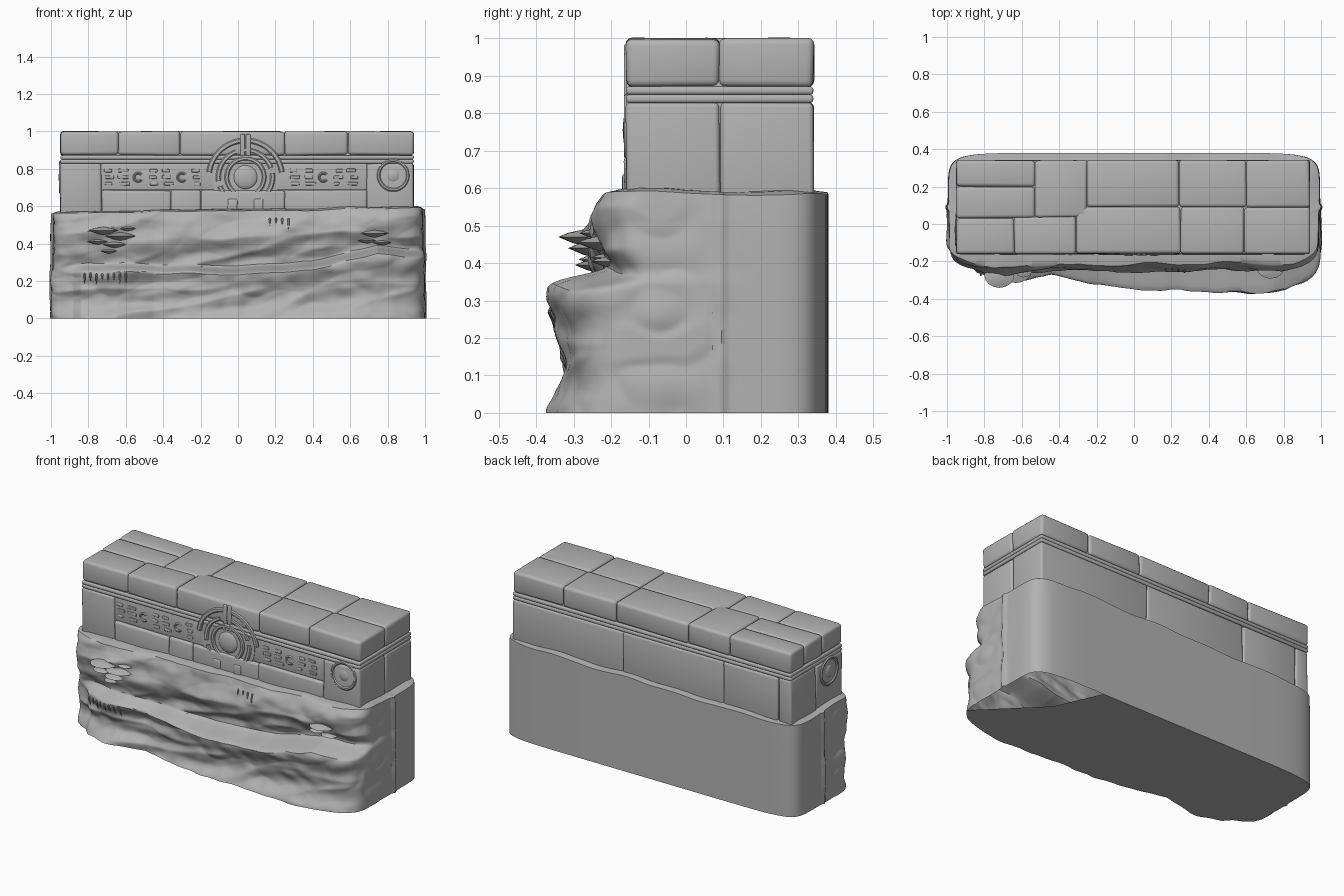
import bpy, bmesh, math, random
from mathutils import Vector, noise

random.seed(4)
if "Cube" in bpy.data.objects:
    bpy.data.objects.remove(bpy.data.objects["Cube"])

stone = bpy.data.materials.new("grey stone")
stone.use_nodes = True
GREY = (0.45, 0.45, 0.45, 1)
stone.diffuse_color = GREY
stone.node_tree.nodes["Principled BSDF"].inputs["Base Color"].default_value = GREY
parts = []


def finish(bm, name):
    bmesh.ops.recalc_face_normals(bm, faces=bm.faces)
    mesh = bpy.data.meshes.new(name)
    bm.to_mesh(mesh)
    bm.free()
    mesh.materials.append(stone)
    ob = bpy.data.objects.new(name, mesh)
    bpy.context.collection.objects.link(ob)
    parts.append(ob)


def block(name, x0, x1, y0, y1, z0, z1, bevel=0.014, wear=0.003):
    """Worn, round-edged stone block."""
    bm = bmesh.new()
    bmesh.ops.create_cube(bm, size=1)
    lo, hi = (x0, y0, z0), (x1, y1, z1)
    for v in bm.verts:
        v.co = [(a if c < 0 else b) + random.uniform(-wear, wear)
                for a, b, c in zip(lo, hi, v.co)]
    bmesh.ops.bevel(bm, geom=bm.edges[:], offset=bevel, segments=3,
                    profile=0.5, affect='EDGES')
    finish(bm, name)


def course(name, seams, y0, y1, z0, z1, **kw):
    for a, b in zip(seams, seams[1:]):
        block(name, a, b, y0, y1, z0, z1, **kw)


def relief(name, place, profile, a0=0, a1=360, steps=40):
    """Turn a (radius, height) profile through an arc on a wall face."""
    bm = bmesh.new()
    full = a1 - a0 == 360
    rows = []
    for i in range(steps if full else steps + 1):
        a = math.radians(a0 + (a1 - a0) * i / steps)
        rows.append([bm.verts.new(place(r * math.cos(a), r * math.sin(a), h))
                     for r, h in profile])
    pairs = list(zip(rows, rows[1:])) + ([(rows[-1], rows[0])] if full else [])
    for p, q in pairs:
        for j in range(len(profile) - 1):
            bm.faces.new((p[j], p[j + 1], q[j + 1], q[j]))
    if not full:
        bm.faces.new(rows[0])
        bm.faces.new(rows[-1])
    bmesh.ops.remove_doubles(bm, verts=bm.verts, dist=0.0002)
    finish(bm, name)


def band(r0, r1, h):
    c = 0.006
    return [(r0, -0.02), (r0, h - c), (r0 + c, h), (r1 - c, h), (r1, h - c), (r1, -0.02)]


def dome(r, h):
    return [(r * math.cos(i * math.pi / 12), h * math.sin(i * math.pi / 12)) for i in range(7)]


def on_front(x, z):
    return lambda u, v, h: (x + u, -0.149 - h, z + v)


def on_left_end(y, z):
    return lambda u, v, h: (-0.942 - h, y + u, z + v)


# --- rock base -------------------------------------------------------------
def interp(table, x):
    for (xa, a), (xb, b) in zip(table, table[1:]):
        if x <= xb:
            t = max(0, (x - xa) / (xb - xa))
            return a + (b - a) * t
    return table[-1][1]


def smooth(t):
    t = min(1, max(0, t))
    return t * t * (3 - 2 * t)


LOWER = [(-.95, .23), (-.88, .25), (-.84, .29), (-.65, .31), (-.45, .28), (-.2, .33),
         (0, .36), (.2, .35), (.7, .37), (.9, .36), (1, .35)]
UPPER = [(-1, .26), (-.7, .28), (-.4, .25), (0, .25), (.25, .25), (.5, .24), (.8, .27), (1, .26)]
LEDGE = [(-1, .24), (-.8, .27), (0, .25), (.4, .28), (.75, .36), (1, .34)]


def ledge_height(x):
    return interp(LEDGE, x) + 0.01 * noise.noise((x * 6, 3, 0))


def front_depth(x, z):
    ledge = ledge_height(x)
    s = smooth((z - ledge + 0.02) / 0.05)
    low = interp(LOWER, x) - 0.03 * smooth((0.16 - abs(z - ledge * 0.45)) / 0.12)
    up = interp(UPPER, x) * (0.8 + 0.2 * smooth((z - ledge) / 0.17))
    # slanting strata and rounded boulders with creases between them
    slant = z - 0.13 * x
    ridge = noise.noise((x * 2, slant * 10, 1.7))
    strata = 0.45 - 2 * math.sqrt(ridge * ridge + 0.004)
    warp = 0.3 * noise.noise((x * 6, z * 8, 4))
    boulder = 0.45 - noise.voronoi(Vector((x * 3.5 + warp, slant * 9 + warp, 6)))[0][0]
    chips = noise.noise((x * 12, z * 16, 9))
    return min(0.378, low * (1 - s) + up * s + 0.018 * strata + 0.026 * boulder + 0.007 * chips)


def rock_point(px, py, f):
    n = 10 if py > 0 else 6
    k = (abs(px) ** n + abs(py) ** n) ** (-1 / n)
    cx, cy = px * k, py * k
    top = 0.575 + 0.015 * noise.noise((cx * 4, cy, 0)) + 0.012 * cx
    # rows of the surface follow the sloping ledge
    ledge = ledge_height(cx)
    z = ledge * f * 2 if f < 0.5 else ledge + (top - ledge) * (f * 2 - 1)
    rim = 1 - 0.12 * max(0, (f - 0.78) / 0.22) ** 2
    rough = smooth((0.5 - cy) / 0.8)
    upper = smooth((z - ledge) / 0.05)
    x = cx * (0.995 - 0.012 * upper * rough)
    y = cy * (0.38 if cy > 0 else front_depth(cx, z) * rim)
    if abs(cx) > 0.8:
        bump = 0.02 * noise.noise((cx, y * 7, z * 8)) * rough
        groove = 0.012 * math.exp(-((y - 0.09) / 0.014) ** 2)
        x += math.copysign(min(0.005, bump - groove), cx) - 0.03 * cx * (1 - rim)
    return Vector((x, y, z))


def edge_walk(a, b, n):
    return [(a[0] + (b[0] - a[0]) * i / n, a[1] + (b[1] - a[1]) * i / n) for i in range(n)]


corners = [(-1, -1), (1, -1), (1, 1), (-1, 1)]
plan = []
for i, count in enumerate((260, 64, 60, 64)):
    plan += edge_walk(corners[i], corners[(i + 1) % 4], count)

ROWS = 84
loops = [[rock_point(px, py, r / ROWS) for px, py in plan] for r in range(ROWS + 1)]
for sx, sy, dz in ((.975, .84, .008), (.9, .45, .01)):
    loops.append([Vector((p.x * sx, p.y * sy, p.z + dz)) for p in loops[ROWS]])
base = [[p * (i / 24) for p in loops[0]] for i in range(3, 24)]
loops = base + loops
bm = bmesh.new()
rings = [[bm.verts.new(p) for p in loop] for loop in loops]
for lo, hi in zip(rings, rings[1:]):
    for i in range(len(plan)):
        j = (i + 1) % len(plan)
        bm.faces.new((lo[i], lo[j], hi[j], hi[i]))
bm.faces.new(rings[0])
bm.faces.new(rings[-1])


def underside():
    return [f for f in bm.faces if all(abs(v.co.z) < 0.0001 for v in f.verts)]


# broken opening under one corner, cut along two straight lines
cuts = [(Vector((1, 1, 0)), Vector((.66, .1, 0))), (Vector((1, .45, 0)), Vector((.66, .1, 0)))]
for normal, point in cuts:
    faces = underside()
    edges = list({e for f in faces for e in f.edges})
    verts = list({v for f in faces for v in f.verts})
    bmesh.ops.bisect_plane(bm, geom=verts + edges + faces, plane_co=point, plane_no=normal)
gap = [f for f in underside()
       if all((f.calc_center_median() - point).dot(normal) > 0 for normal, point in cuts)]
bmesh.ops.delete(bm, geom=gap, context='FACES')
finish(bm, "rock_base")

# --- wall courses ----------------------------------------------------------
F, M, B = -0.16, 0.09, 0.34
block("wall_core", -.935, .925, F + .015, B - .015, .54, .985, bevel=.005)
for x0, x1, y0, y1 in ((-.95, -.64, F, .03), (-.95, -.53, .03, .2), (-.95, -.53, .2, B),
                       (-.64, -.31, F, .04), (-.53, -.25, .035, B), (-.31, .25, F, M),
                       (-.25, .24, M, B)):
    block("top_stone", x0, x1, y0, y1, .872, 1.0, bevel=.018)
course("top_front_stone", [.25, .59, .94], F, M, .872, 1.0, bevel=.018)
course("top_back_stone", [.24, .6, .94], M, B, .872, 1.0, bevel=.018)
for z in (.828, .85):
    block("moulding", -.95, .94, F, B, z, z + .022, bevel=.008, wear=0)
course("lower_back_stone", [-.95, -.86, -.49, .19, .94], M, B, .53, .828)
course("lower_front_stone", [-.73, -.36, -.2, .25, .69], F - .004, M, .53, .685)
block("end_stone", -.95, -.73, F, M, .53, .828)
block("end_stone", .69, .94, F, M, .53, .828)
course("frieze_panel", [-.73, -.12, .2, .69], F + .01, M, .685, .828, bevel=.008, wear=0)

# --- abstract carved marks on the frieze -------------------------------------
for start, end in ((-.69, -.22), (.3, .68)):
    x, i = start, 0
    while x < end:
        if i % 3 == 2:
            relief("carved_ring", on_front(x, .755), band(.014, .03, .006), 40, 320, 14)
        else:
            for z in (.72, .755, .79):
                w = random.uniform(.012, .03)
                dx = random.uniform(-.01, .01)
                block("carved_bar", x + dx - w, x + dx + w, -.156, -.14,
                      z - .009, z + .009, bevel=.004, wear=.002)
        x += .078
        i += 1

# --- medallions ------------------------------------------------------------
hub = on_front(.04, .755)
relief("medallion_disc", hub, [(.18, -.02), (.18, .005), (0, .005)])
relief("medallion_boss", hub, dome(.065, .02))
relief("medallion_inner_ring", hub, band(.088, .112, .015))
for a in (-70, 20, 110, 200):
    relief("medallion_middle_ring", hub, band(.132, .158, .015), a, a + 78, 16)
for a in (8, 98):
    relief("medallion_outer_arc", hub, band(.182, .21, .016), a, a + 74, 20)
for x in (.025, .055):
    block("medallion_crest", x - .012, x + .012, -.166, -.14, .87, .985, bevel=.005, wear=0)
for x in (-.03, .11):
    block("medallion_foot", x - .025, x + .025, -.169, -.14, .57, .64, bevel=.008)
for place in (on_front(.83, .765), on_left_end(-.03, .755)):
    relief("small_medallion_ring", place, band(.068, .088, .016))
    relief("small_medallion_boss", place, dome(.042, .018))

# --- shelf fungi and hanging roots ---------------------------------------------
CAPS = [(-.72, .47, .08), (-.63, .44, .085), (-.75, .41, .055), (-.66, .395, .065),
        (-.59, .48, .045), (-.69, .36, .045), (.73, .455, .075), (.69, .415, .05), (.77, .405, .05)]
for x, z, r in CAPS:
    y = .01 - front_depth(x, z)
    relief("shelf_fungus", lambda u, v, h: (x + u, y + v * .85, z + h),
           [(0, -.3 * r), (.45 * r, -.2 * r), (r, 0), (.6 * r, .14 * r), (0, .25 * r)], steps=16)

for x0, x1, n in ((-.82, -.6, 8), (.17, .27, 4)):
    for i in range(n):
        x = x0 + (x1 - x0) * i / (n - 1)
        length = random.uniform(.03, .08)
        top = ledge_height(x) - .02 if x < 0 else .54
        # each root lies on the rock surface all the way down
        relief("hanging_root", lambda u, v, h: (x + u, v - front_depth(x, top - h), top - h),
               [(0, 0), (.006, .01), (.005, length * .5), (0, length)], steps=6)

# --- shading ---------------------------------------------------------------
bpy.ops.object.select_all(action='DESELECT')
for ob in parts:
    ob.select_set(True)
bpy.context.view_layer.objects.active = parts[0]
bpy.ops.object.shade_smooth_by_angle(angle=math.radians(40))
